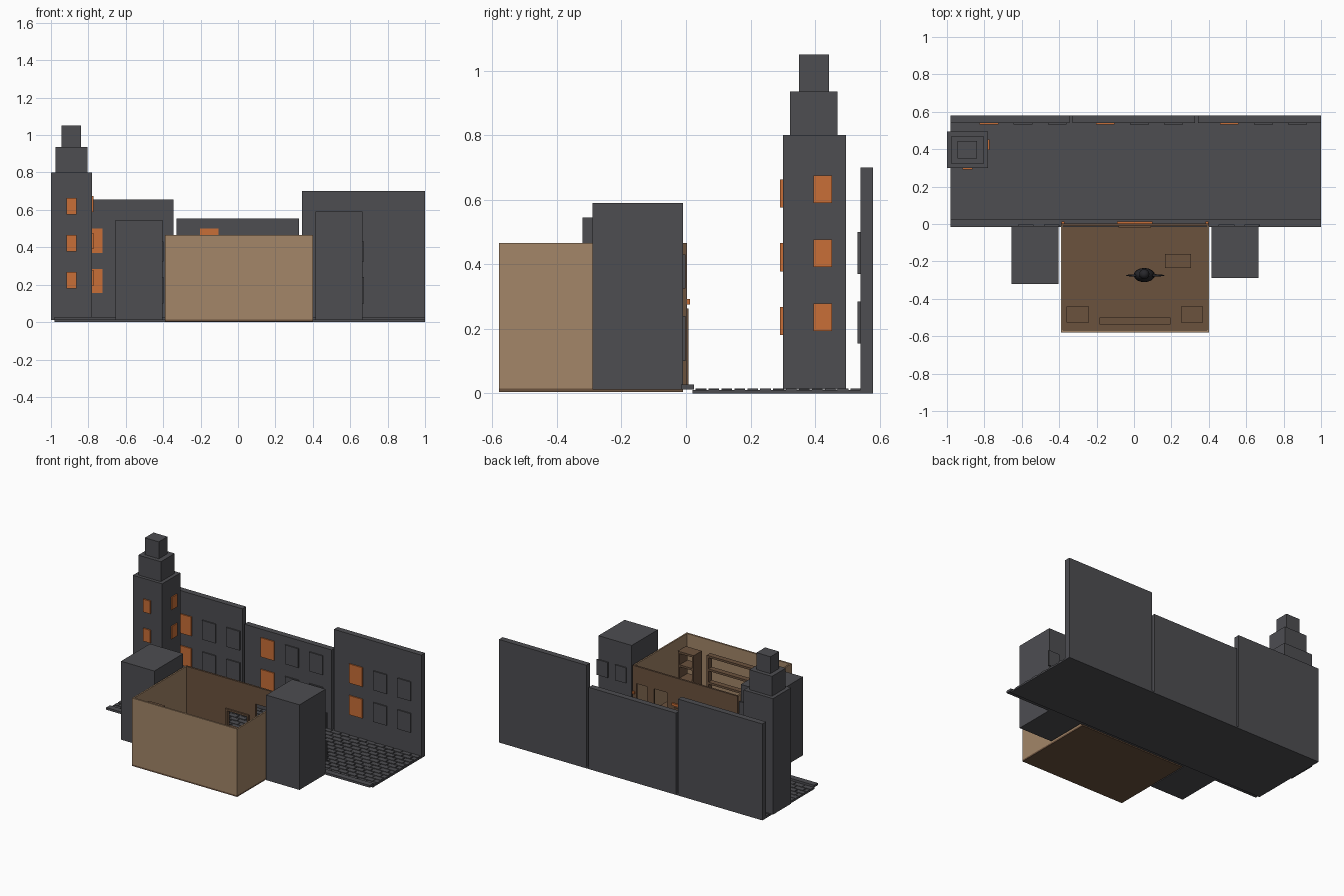
import bpy, bmesh, random
from mathutils import Matrix, Vector

random.seed(4)
cube = bpy.data.objects.get("Cube")
if cube:
    bpy.data.objects.remove(cube)


def material(name, r, g, b):
    m = bpy.data.materials.new(name)
    m.use_nodes = True
    m.diffuse_color = (r, g, b, 1)
    m.node_tree.nodes["Principled BSDF"].inputs["Base Color"].default_value = (r, g, b, 1)
    return m


STONE = material("dark grey stone", 0.075, 0.075, 0.083)
TAN = material("tan plaster", 0.366, 0.238, 0.138)
WOOD = material("brown wood", 0.147, 0.084, 0.048)
GLOW = material("orange light", 0.58, 0.156, 0.038)
BLACK = material("near black", 0.02, 0.02, 0.024)


def boxes(name, mat, *spans):
    """One object from boxes, each given as (x0, x1, y0, y1, z0, z1)."""
    bm = bmesh.new()
    for x0, x1, y0, y1, z0, z1 in spans:
        mid = Vector((x0 + x1, y0 + y1, z0 + z1)) / 2
        size = Matrix.Diagonal((x1 - x0, y1 - y0, z1 - z0, 1))
        bmesh.ops.create_cube(bm, size=1, matrix=Matrix.Translation(mid) @ size)
    me = bpy.data.meshes.new(name)
    bm.to_mesh(me)
    bm.free()
    me.materials.append(mat)
    ob = bpy.data.objects.new(name, me)
    bpy.context.collection.objects.link(ob)
    return ob


# Street slab, cobbles in running bond, and pavement strip
BASE = 0.012
boxes("street", STONE, (-0.98, 1, 0.02, 0.58, 0, 0.01))
cobbles = []
rows, pitch_x, pitch_y = 13, 0.066, 0.04
for row in range(rows):
    y = 0.03 + row * pitch_y
    x = -0.98 - (row % 2) * pitch_x / 2
    while x < 1:
        a, b = max(x, -0.98), min(x + pitch_x - 0.007, 1)
        if b - a > 0.01:
            cobbles.append((a, b, y, y + pitch_y - 0.007, 0.009,
                            0.013 + random.uniform(0, 0.002)))
        x += pitch_x
boxes("cobblestones", STONE, *cobbles)
boxes("pavement", STONE, (-0.98, 1, -0.015, 0.025, BASE, 0.027))

# Background facades, each with two rows of three windows, first column lit
ROWS = ((0.155, 0.285), (0.37, 0.5))
for label, x0, x1, top, first in (("right", -0.98, -0.345, 0.655, -0.775),
                                  ("middle", -0.33, 0.325, 0.555, -0.153),
                                  ("left", 0.343, 1, 0.7, 0.51)):
    boxes(label + "_facade", STONE, (x0, x1, 0.54, 0.58, 0.005, top))
    for col in range(3):
        cx = first + col * 0.182
        boxes(f"{label}_facade_windows_{col + 1}", STONE if col else GLOW,
              *[(cx - 0.05, cx + 0.05, 0.532, 0.541, *r) for r in ROWS])

# Stepped tower with lit windows on two sides
boxes("tower", STONE,
      (-1, -0.78, 0.3, 0.495, BASE, 0.8),
      (-0.975, -0.805, 0.322, 0.47, 0.8, 0.935),
      (-0.945, -0.84, 0.35, 0.443, 0.935, 1.05))
levels = [0.18 + i * 0.198 for i in range(3)]
boxes("tower_front_windows", GLOW,
      *[(-0.918, -0.864, 0.291, 0.301, z, z + 0.087) for z in levels])
boxes("tower_side_windows", GLOW,
      *[(-0.781, -0.772, 0.395, 0.453, z + 0.013, z + 0.098) for z in levels])

# Neighbour blocks with windows on the street side
for label, x0, x1, y0, top, cols in (
        ("right", -0.655, -0.405, -0.32, 0.545, (-0.62, -0.48)),
        ("left", 0.415, 0.665, -0.29, 0.59, (0.453, 0.59))):
    boxes(label + "_neighbour", STONE, (x0, x1, y0, -0.01, BASE, top))
    boxes(label + "_neighbour_windows", STONE,
          *[(x, x + 0.083, -0.011, -0.002, *r)
            for x in cols for r in ((0.1, 0.24), (0.325, 0.43))])

# Open-topped room: floor and three plaster walls
L, R, F, TOP = -0.39, 0.4, -0.58, 0.465
boxes("room_floor", WOOD, (L, R, F, -0.01, 0.004, 0.015))
boxes("room_walls", TAN,
      (L, R, F, F + 0.012, 0.015, TOP),
      (L, L + 0.01, F + 0.012, -0.01, 0.015, TOP),
      (R - 0.01, R, F + 0.012, -0.01, 0.015, TOP))

# Street wall with a doorway and two windows
DOOR, SILL, HEAD = 0.25, 0.15, 0.348
strips = [(L, -0.07, 0.015, TOP), (-0.07, 0.08, DOOR, TOP), (0.08, 0.14, 0.015, TOP),
          (0.24, 0.29, 0.015, TOP), (0.37, R, 0.015, TOP)]
for a, b in ((0.14, 0.24), (0.29, 0.37)):
    strips += [(a, b, 0.015, SILL), (a, b, HEAD, TOP)]
boxes("street_wall", WOOD, *[(a, b, -0.01, 0.003, z0, z1) for a, b, z0, z1 in strips])
boxes("door_frame", WOOD,
      (-0.082, -0.07, -0.02, 0.007, 0.015, DOOR),
      (0.08, 0.092, -0.02, 0.007, 0.015, DOOR),
      (-0.082, 0.092, -0.02, 0.007, DOOR, DOOR + 0.012))
boxes("door_light", GLOW, (-0.09, 0.1, 0.003, 0.013, 0.275, 0.292))
boxes("wall_lamps", GLOW,
      *[(x - 0.008, x + 0.008, 0.003, 0.013, 0.275, 0.292) for x in (-0.38, 0.39)])


# Open shelf units
def shelf(name, x0, x1, y0, y1, top, count, uprights):
    t = 0.014
    spans = []
    for i in range(uprights):
        x = x0 + (x1 - x0 - t) * i / (uprights - 1)
        spans.append((x, x + t, y0, y1, 0.015, top))
    for i in range(count):
        z = top - i * 0.09
        spans.append((x0, x1, y0, y1, z - t, z))
    boxes(name, WOOD, *spans)


shelf("long_shelf", -0.185, 0.195, -0.537, -0.5, 0.396, 4, 2)
shelf("right_shelf", -0.36, -0.24, -0.527, -0.44, 0.4, 4, 2)
shelf("left_shelf", 0.25, 0.37, -0.527, -0.44, 0.4, 4, 2)

# Table
boxes("table", WOOD, (0.165, 0.305, -0.235, -0.16, 0.14, 0.155),
      *[(x, x + 0.012, y, y + 0.012, 0.015, 0.14)
        for x in (0.17, 0.288) for y in (-0.23, -0.177)])


# Dark standing figure with outstretched arms
def rounded(name, location, scale):
    bpy.ops.mesh.primitive_uv_sphere_add(segments=16, ring_count=10, radius=1,
                                         location=location)
    ob = bpy.context.object
    ob.name, ob.scale = name, scale
    ob.data.materials.append(BLACK)
    bpy.ops.object.shade_smooth()


rounded("figure_body", (0.055, -0.273, 0.105), (0.057, 0.038, 0.09))
rounded("figure_head", (0.055, -0.268, 0.21), (0.027, 0.027, 0.03))
rounded("figure_arms", (0.06, -0.275, 0.15), (0.105, 0.008, 0.01))
